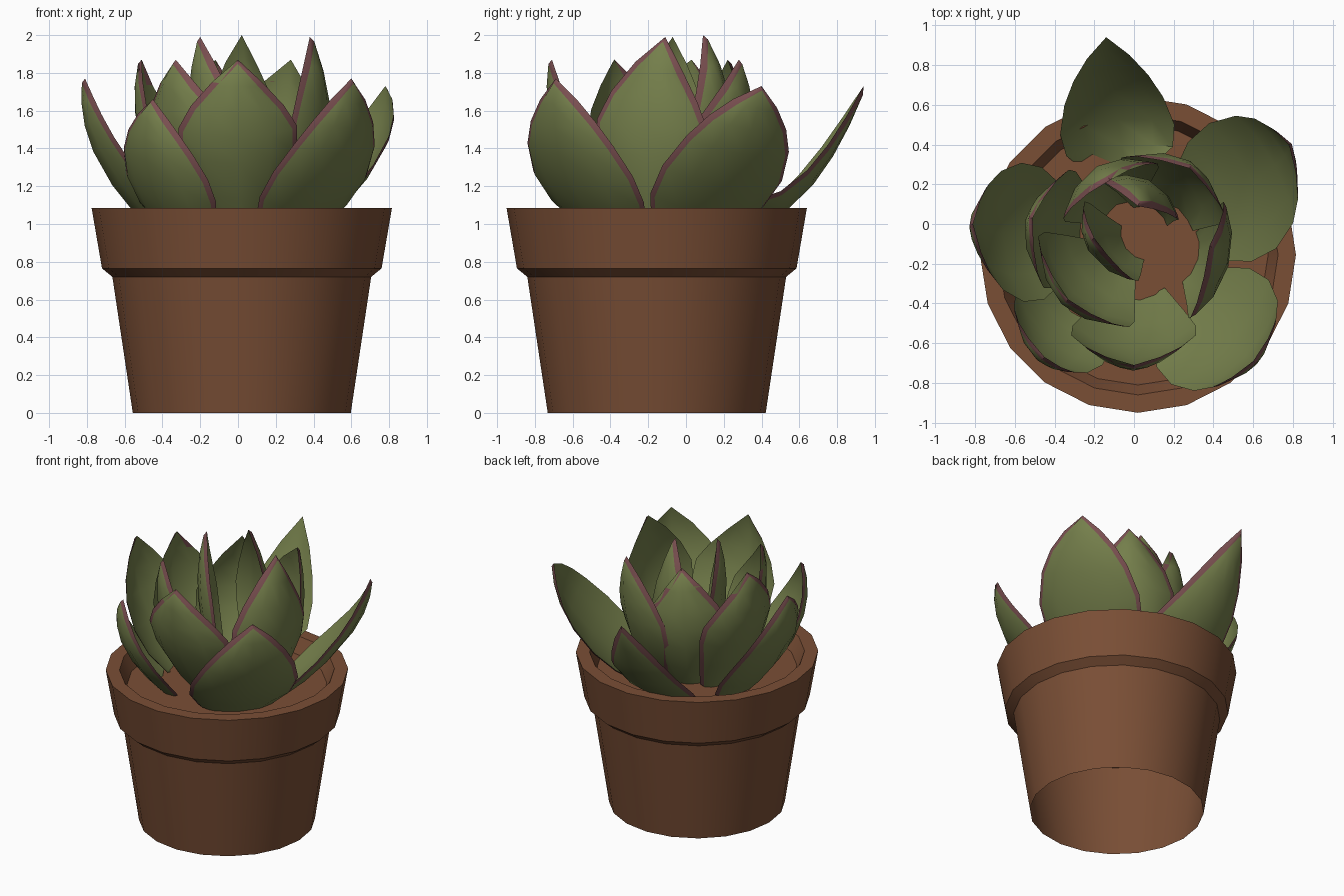
import bpy, bmesh, math
from mathutils import Vector

cube = bpy.data.objects.get("Cube")
if cube:
    bpy.data.objects.remove(cube, do_unlink=True)


def material(name, colour):
    m = bpy.data.materials.new(name)
    m.use_nodes = True
    m.diffuse_color = (*colour, 1)
    m.node_tree.nodes["Principled BSDF"].inputs["Base Color"].default_value = (*colour, 1)
    return m


terracotta = material("terracotta", (0.193, 0.077, 0.036))
leaf_green = material("leaf_green", (0.175, 0.21, 0.07))
leaf_edge = material("leaf_edge", (0.2, 0.08, 0.083))


def finish(name, bm, materials):
    bmesh.ops.remove_doubles(bm, verts=bm.verts, dist=0.0005)
    bmesh.ops.recalc_face_normals(bm, faces=bm.faces)
    mesh = bpy.data.meshes.new(name)
    bm.to_mesh(mesh)
    bm.free()
    for m in materials:
        mesh.materials.append(m)
    obj = bpy.data.objects.new(name, mesh)
    bpy.context.collection.objects.link(obj)
    bpy.ops.object.select_all(action='DESELECT')
    obj.select_set(True)
    bpy.context.view_layer.objects.active = obj
    bpy.ops.object.shade_smooth_by_angle(angle=math.radians(35))


def bridge(bm, a, b, pick):
    """Join two closed rings of vertices; pick gives the material per column."""
    n = len(a)
    for i in range(n):
        j = (i + 1) % n
        f = bm.faces.new((a[i], a[j], b[j], b[i]))
        f.material_index = pick(i)


# Pot: a lathed profile (radius, height), open below, over the rim to the soil
POT_SIDES = 20
profile = [(0.577, 0), (0.685, 0.72), (0.74, 0.765), (0.795, 1.085),
           (0.705, 1.085), (0.655, 0.98)]
bm = bmesh.new()
rings = []
for r, z in profile:
    turn = [math.tau * i / POT_SIDES for i in range(POT_SIDES)]
    rings.append([bm.verts.new((0.02 + r * math.cos(a), -0.155 + r * math.sin(a), z))
                  for a in turn])
for low, high in zip(rings, rings[1:]):
    bridge(bm, low, high, lambda i: 0)
bm.faces.new(rings[-1])
finish("pot", bm, [terracotta])

# Leaf outlines: (position along the leaf, share of the full half width)
OUTER = [(0, 0.7), (0.15, 0.95), (0.33, 1), (0.55, 0.86), (0.72, 0.65), (0.87, 0.37), (1, 0)]
UPRIGHT = [(0, 0.4), (0.2, 0.75), (0.4, 0.97), (0.55, 0.98), (0.7, 0.77), (0.86, 0.42), (1, 0)]
ACROSS = [-1, -0.6, 0, 0.6, 1]


def leaf(name, outline, base, belly, tip, facing, half_width, cup):
    """Cupped leaf along a curve through three points, with a bevelled edge band."""
    p0, p1, p2 = Vector(base), Vector(belly), Vector(tip)
    a = math.radians(facing)
    out = Vector((math.cos(a), math.sin(a), 0))

    def point(t, u, w, thick):
        spine = p0 * (2 * t - 1) * (t - 1) + p1 * 4 * t * (1 - t) + p2 * t * (2 * t - 1)
        tangent = (p0 * (4 * t - 3) + p1 * (4 - 8 * t) + p2 * (4 * t - 1)).normalized()
        side = tangent.cross(out).normalized()
        normal = side.cross(tangent)
        bend = cup * abs(u) ** 2.2 * w / half_width
        return spine + side * u * w + normal * (thick - bend)

    bm = bmesh.new()
    rings = []
    for t, share in outline:
        w = half_width * share
        inner = [point(t, u, w, 0) for u in ACROSS]
        outer = [point(t * 0.97, u, max(w - 0.023, 0), 0.014) for u in reversed(ACROSS)]
        rings.append([bm.verts.new(p) for p in inner + outer])
    edge_columns = (len(ACROSS) - 1, 2 * len(ACROSS) - 1)
    for low, high in zip(rings, rings[1:]):
        bridge(bm, low, high, lambda i: int(i in edge_columns))
    bm.faces.new(rings[0])
    finish(name, bm, [leaf_green, leaf_edge])


# Outer ring
leaf("outer_leaf_back", OUTER, (-0.04, 0.28, 0.98), (-0.1, 0.64, 1.19), (-0.14, 0.94, 1.73), 95, 0.29, 0.08)
leaf("outer_leaf_back_left", OUTER, (0.35, 0.05, 0.95), (0.69, 0.28, 1.35), (0.78, 0.4, 1.73), 28, 0.36, 0.08)
leaf("outer_leaf_front_left", OUTER, (0.29, -0.43, 0.95), (0.55, -0.65, 1.35), (0.6, -0.69, 1.77), -43, 0.36, 0.09)
leaf("outer_leaf_front_right", OUTER, (-0.3, -0.42, 0.95), (-0.47, -0.63, 1.32), (-0.45, -0.67, 1.66), -132, 0.29, 0.1)
leaf("outer_leaf_right", OUTER, (-0.42, -0.05, 0.95), (-0.74, -0.04, 1.36), (-0.81, 0, 1.77), 181, 0.35, 0.12)

# Middle ring
leaf("middle_leaf_front", UPRIGHT, (0.03, -0.36, 0.95), (0, -0.665, 1.43), (0, -0.71, 1.87), -90, 0.32, 0.13)
leaf("middle_leaf_front_right", UPRIGHT, (-0.11, -0.21, 0.95), (-0.33, -0.37, 1.42), (-0.33, -0.38, 1.87), -135, 0.33, 0.13)
leaf("middle_leaf_right", UPRIGHT, (-0.25, 0, 0.95), (-0.5, 0, 1.43), (-0.51, 0.03, 1.87), 168, 0.31, 0.13)
leaf("middle_leaf_back_right", UPRIGHT, (-0.08, 0.08, 0.95), (-0.18, 0.27, 1.42), (-0.12, 0.22, 1.87), 120, 0.28, 0.13)
leaf("middle_leaf_back_left", UPRIGHT, (0.22, 0.06, 0.95), (0.26, 0.28, 1.42), (0.28, 0.28, 1.87), 60, 0.31, 0.13)

# Inner ring
leaf("inner_leaf_left", UPRIGHT, (0.31, -0.17, 0.95), (0.46, -0.21, 1.48), (0.38, -0.11, 1.99), -16, 0.31, 0.1)
leaf("inner_leaf_back", UPRIGHT, (0.11, 0.06, 0.95), (0.07, 0.21, 1.5), (0.02, 0.09, 2), 64, 0.22, 0.1)
leaf("inner_leaf_right", UPRIGHT, (-0.03, -0.12, 0.95), (-0.2, -0.14, 1.5), (-0.2, -0.07, 1.99), 212, 0.24, 0.1)
